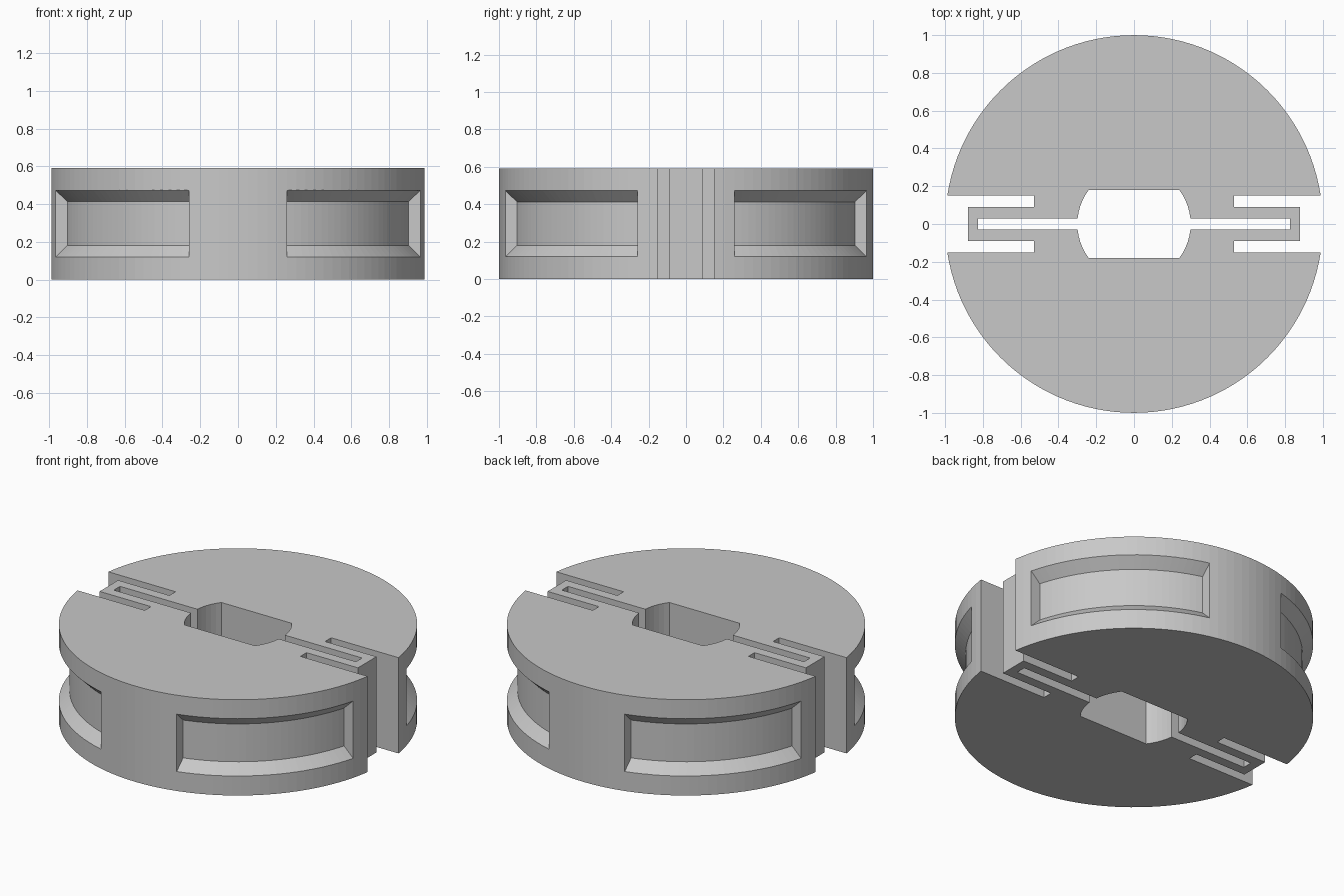
import bpy
import bmesh
from math import sin, cos, asin, radians, pi

if "Cube" in bpy.data.objects:
    bpy.data.objects.remove(bpy.data.objects["Cube"], do_unlink=True)

HEIGHT = 0.59
GROOVE = 0.15        # half width of the side grooves
TONGUE = 0.09        # half width of the tongues
DEPTH = 0.06         # recess depth
END = sin(radians(15))   # the recess end walls lie on x = END and y = END

grey = bpy.data.materials.new("plain grey")
grey.use_nodes = True
colour = (0.58, 0.58, 0.58, 1)
grey.diffuse_color = colour
grey.node_tree.nodes["Principled BSDF"].inputs["Base Color"].default_value = colour


def make_object(name, bm):
    bmesh.ops.recalc_face_normals(bm, faces=bm.faces)
    mesh = bpy.data.meshes.new(name)
    bm.to_mesh(mesh)
    bm.free()
    mesh.materials.append(grey)
    obj = bpy.data.objects.new(name, mesh)
    bpy.context.collection.objects.link(obj)
    return obj


def prism(name, outline, bottom, top):
    bm = bmesh.new()
    face = bm.faces.new([bm.verts.new((x, y, bottom)) for x, y in outline])
    up = bmesh.ops.extrude_face_region(bm, geom=[face])["geom"]
    verts = [v for v in up if isinstance(v, bmesh.types.BMVert)]
    bmesh.ops.translate(bm, verts=verts, vec=(0, 0, top - bottom))
    return make_object(name, bm)


def cut(body, cutter):
    cutter.hide_render = True
    mod = body.modifiers.new("cut", 'BOOLEAN')
    mod.operation = 'DIFFERENCE'
    mod.solver = 'EXACT'
    mod.object = cutter
    bpy.context.view_layer.objects.active = body
    bpy.ops.object.modifier_apply(modifier=mod.name)
    bpy.data.objects.remove(cutter, do_unlink=True)


def arc(radius, start, end, steps):
    angles = [start + (end - start) * i / steps for i in range(steps + 1)]
    return [(radius * cos(a), radius * sin(a)) for a in angles]


def recess_cutter(sx, sy):
    # Curved block that flares outwards, reaching past the rim
    bm = bmesh.new()
    steps = 24
    loops = []
    for radius, low, high in ((1 - DEPTH, 0.18, 0.413),
                              (1 + DEPTH, 0.18 - 2 * DEPTH, 0.413 + 2 * DEPTH)):
        a = asin(END / radius)
        pts = arc(radius, a, pi / 2 - a, steps)
        loops.append([[bm.verts.new((x * sx, y * sy, z)) for x, y in pts]
                      for z in (low, high)])
    (fl, fh), (rl, rh) = loops
    for i in range(steps):
        for p, q in ((fl, fh), (rl, rh), (fl, rl), (fh, rh)):
            bm.faces.new((p[i], p[i + 1], q[i + 1], q[i]))
    for i in (0, steps):
        bm.faces.new((fl[i], fh[i], rh[i], rl[i]))
    return make_object("recess_cutter", bm)


# Round body
disc = prism("slotted_disc", arc(1, 0, 2 * pi, 120)[:-1], 0, HEIGHT)

# Central hole: a circle flattened front and back, then the long thin slit
a = asin(0.18 / 0.3)
hole = arc(0.3, -a, a, 12) + arc(0.3, pi - a, pi + a, 12)
cut(disc, prism("hole_cutter", hole, -0.1, HEIGHT + 0.1))
slit = [(-0.825, -0.03), (0.825, -0.03), (0.825, 0.03), (-0.825, 0.03)]
cut(disc, prism("slit_cutter", slit, -0.1, HEIGHT + 0.1))

# Side grooves, each leaving a tongue that stops short of the rim
for side in (1, -1):
    groove = [(0.53, TONGUE), (0.88, TONGUE), (0.88, -TONGUE), (0.53, -TONGUE),
              (0.53, -GROOVE), (1.2, -GROOVE), (1.2, GROOVE), (0.53, GROOVE)]
    cut(disc, prism("groove_cutter", [(x * side, y) for x, y in groove],
                    -0.1, HEIGHT + 0.1))

# Four bevelled recesses round the rim
for sx in (1, -1):
    for sy in (1, -1):
        cut(disc, recess_cutter(sx, sy))
